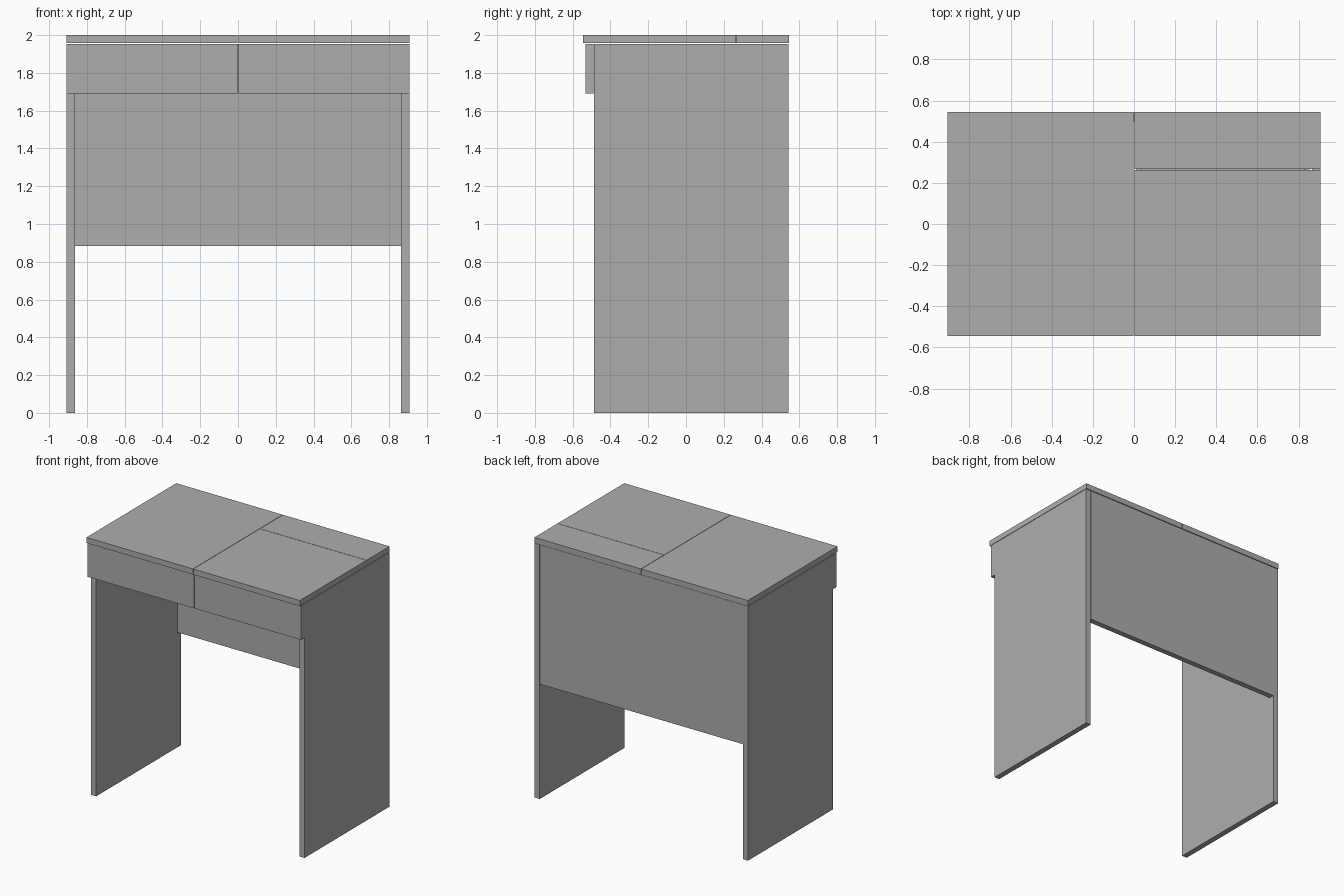
import bpy

if "Cube" in bpy.data.objects:
    bpy.data.objects.remove(bpy.data.objects["Cube"])

# Mid-grey board finish
board = bpy.data.materials.new("board_grey")
board.diffuse_color = (0.43, 0.42, 0.41, 1)
board.use_nodes = True
board.node_tree.nodes["Principled BSDF"].inputs["Base Color"].default_value = board.diffuse_color


def box(name, x, y, z):
    """Box from (min, max) extents on each axis."""
    bpy.ops.mesh.primitive_cube_add(size=1, location=[(a + b) / 2 for a, b in (x, y, z)])
    ob = bpy.context.object
    ob.name = name
    ob.scale = [b - a for a, b in (x, y, z)]
    bpy.ops.object.transform_apply(location=False, rotation=False, scale=True)
    ob.data.materials.append(board)
    return ob


W, D, T = 0.907, 0.545, 0.043      # half width, half depth, board thickness
TOP = 2.0 - T                      # underside of the table top
FRONT = -0.488                     # front edge of the side panels
GAP = 0.0015                       # half of the seam between boards
CARCASS = TOP - 2 * GAP            # top edge of sides and back
REAR = D - 0.003                   # rear edge of sides and back

# Table top: one full board on the left, hinged lid and rear strip on the right
box("top_left", (-W, -GAP), (-D, D), (TOP, 2.0))
box("top_lid", (GAP, W), (-D, 0.265 - GAP), (TOP, 2.0))
box("top_rear_strip", (GAP, W), (0.265 + GAP, D), (TOP, 2.0))

# Back panel between the sides
box("back_panel", (-W + T + 0.002, W - T - 0.002), (REAR - T, REAR), (0.883, CARCASS))

for s, side in ((-1, "left"), (1, "right")):
    def span(a, b):
        return tuple(sorted((s * a, s * b)))

    # Full-height side panel
    box(f"side_panel_{side}", span(W - T, W), (FRONT, REAR), (0, CARCASS))

    # Drawer front overlapping the side panel edge
    box(f"drawer_front_{side}", span(GAP, W), (-0.531, FRONT - GAP), (1.692, 1.954))

    # Drawer box behind the front
    x0, x1, y1, t = 0.012, W - T - 0.012, 0.47, 0.025
    box(f"drawer_bottom_{side}", span(x0, x1), (FRONT, y1), (1.715, 1.735))
    box(f"drawer_inner_wall_{side}", span(x0, x0 + t), (FRONT, y1), (1.735, 1.91))
    box(f"drawer_outer_wall_{side}", span(x1 - t, x1), (FRONT, y1), (1.735, 1.91))
    box(f"drawer_back_{side}", span(x0 + t, x1 - t), (y1 - t, y1), (1.735, 1.91))
